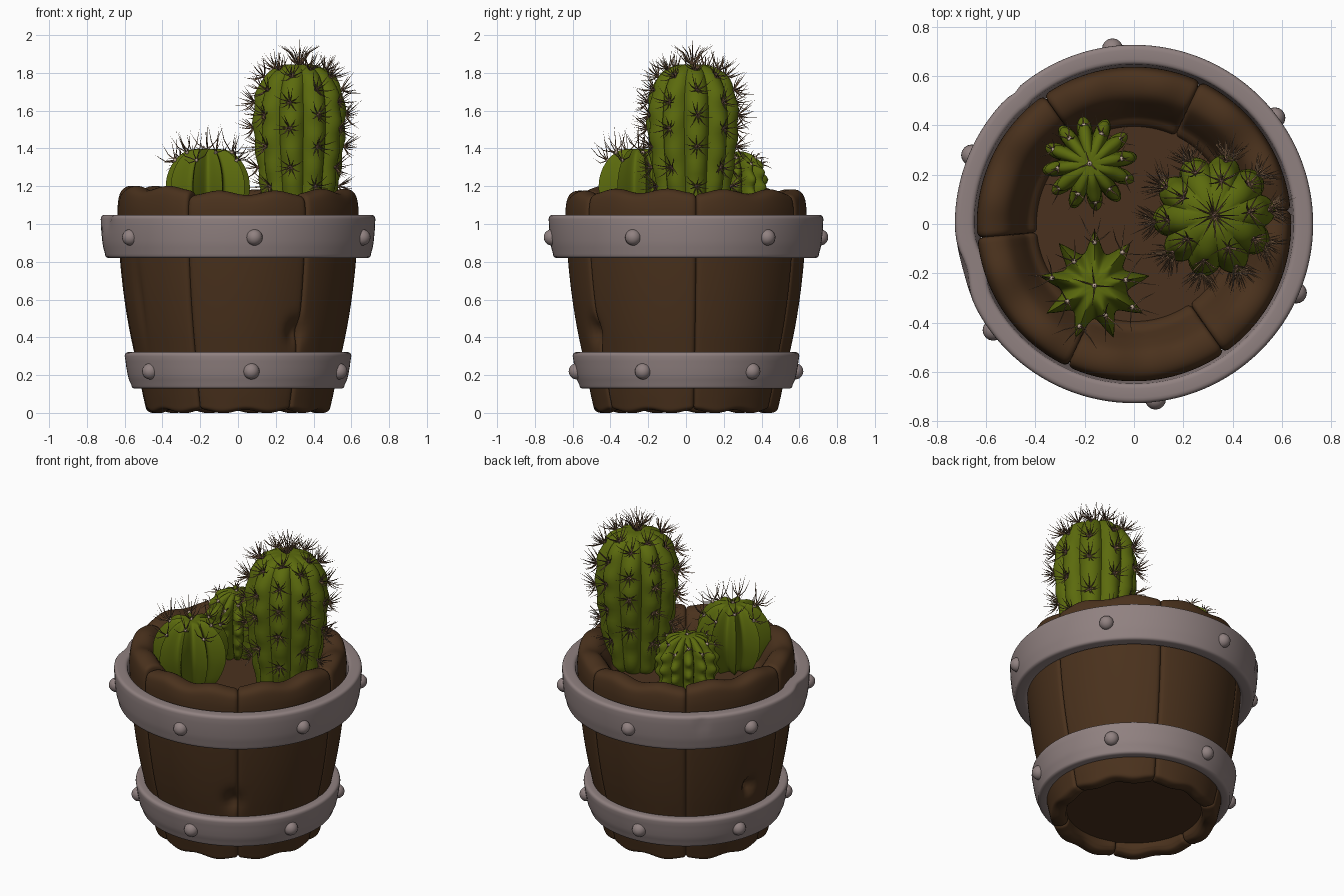
import bpy, bmesh, math, random
from mathutils import Vector

if "Cube" in bpy.data.objects:
    bpy.data.objects.remove(bpy.data.objects["Cube"])
random.seed(4)


def mat(name, c):
    m = bpy.data.materials.new(name)
    m.diffuse_color = (*c, 1)
    m.use_nodes = True
    m.node_tree.nodes["Principled BSDF"].inputs["Base Color"].default_value = m.diffuse_color
    return m


WOOD = mat("wood brown", (0.068, 0.031, 0.012))
SOIL = mat("soil brown", (0.068, 0.031, 0.013))
METAL = mat("metal grey", (0.28, 0.22, 0.217))
GREEN = mat("cactus green", (0.105, 0.145, 0.004))
SPINE = mat("spine brown", (0.2, 0.115, 0.06))
PALE = mat("spine pad pale", (0.5, 0.38, 0.3))
MAUVE = mat("spine pad mauve", (0.2, 0.11, 0.09))


def finish(bm, name, m, angle=40):
    bmesh.ops.recalc_face_normals(bm, faces=bm.faces)
    me = bpy.data.meshes.new(name)
    bm.to_mesh(me)
    bm.free()
    me.polygons.foreach_set("use_smooth", [True] * len(me.polygons))
    me.set_sharp_from_angle(angle=math.radians(angle))
    me.materials.append(m)
    ob = bpy.data.objects.new(name, me)
    bpy.context.collection.objects.link(ob)
    return ob


def smooth_curve(pts, sub, closed):
    """Catmull-Rom through 2D points."""
    n, out = len(pts), []
    get = (lambda i: Vector(pts[i % n])) if closed else (lambda i: Vector(pts[max(0, min(n - 1, i))]))
    for i in range(n if closed else n - 1):
        a, b, c, d = (get(i + k) for k in (-1, 0, 1, 2))
        for s in range(sub):
            t = s / sub
            out.append(0.5 * (2 * b + (c - a) * t + (2 * a - 5 * b + 4 * c - d) * t * t
                              + (3 * b - a - 3 * c + d) * t ** 3))
    if not closed:
        out.append(Vector(pts[-1]))
    return out


def polar(r, a, z, cx=0, cy=0):
    return Vector((cx + r * math.cos(a), cy + r * math.sin(a), z))


def skin(bm, rings, loop_rings, loop_pts=True):
    """Quads between consecutive rings of verts."""
    n, m = len(rings), len(rings[0])
    for i in range(n if loop_rings else n - 1):
        p, q = rings[i], rings[(i + 1) % n]
        for j in range(m if loop_pts else m - 1):
            k = (j + 1) % m
            bm.faces.new((p[j], q[j], q[k], p[k]))


def dent(a, z, dents, r=0.6):
    d = 0
    for deg, dz, wa, wz, depth in dents:
        da = (a - math.radians(deg) + math.pi) % (2 * math.pi) - math.pi
        d += depth * math.exp(-(da * r / wa) ** 2 - ((z - dz) / wz) ** 2)
    return d


# wooden staves
PROFILE = smooth_curve([(.46, 0), (.485, .012), (.495, .05), (.515, .15), (.55, .32), (.575, .44),
                        (.597, .57), (.614, .7), (.627, .84), (.637, 1.02), (.636, 1.1), (.62, 1.152),
                        (.575, 1.17), (.52, 1.155), (.475, 1.1), (.435, 1.03), (.39, .96), (.385, .6),
                        (.395, .1), (.405, .02), (.43, 0)], 4, True)
N = len(PROFILE)
NORMALS = [Vector(((PROFILE[(i + 1) % N] - PROFILE[i - 1]).y,
                   -(PROFILE[(i + 1) % N] - PROFILE[i - 1]).x)).normalized() for i in range(N)]
KNOTS = [(165, .47, .04, .05, .06), (302, .43, .05, .06, .05), (210, .6, .03, .2, .015)]
for s, height in enumerate([1.172, 1.172, 1.19, 1.19, 1.165, 1.175]):
    a0, span, w = math.radians(5 + 60 * s), math.radians(60), .045
    edge = [0, .1 * w, .3 * w, .6 * w]
    steps = edge + [w + (span - 2 * w) * i / 24 for i in range(25)] + [span - e for e in reversed(edge)]
    bm, rings = bmesh.new(), []
    for d in steps:
        e = min(d, span - d, w) / w
        inset = .02 * (1 - math.sqrt(max(0, 1 - (1 - e) ** 2)))
        wave = math.cos(4 * math.pi * d / span)
        ring = []
        for p, nrm in zip(PROFILE, NORMALS):
            q = p - nrm * inset
            z, r = q.y, q.x
            if p.y > 1:
                z += (height - 1.17 - .012 * wave) * (p.y - 1) / .17
            if p.y < .1:
                z += .009 * (1 + wave) * (1 - max(p.y, 0) / .1)
            if nrm.x > .5:
                r -= dent(a0 + d, z, KNOTS)
            ring.append(bm.verts.new(polar(r, a0 + d, max(z, 0))))
        rings.append(ring)
    skin(bm, rings, False)
    bm.faces.new(rings[0])
    bm.faces.new(rings[-1])
    finish(bm, f"stave_{s + 1}", WOOD, 50)

# soil and bucket floor
for name, z, r, m in (("soil", .965, .45, SOIL), ("bucket_floor", .09, .44, WOOD)):
    bm = bmesh.new()
    bmesh.ops.create_cone(bm, cap_ends=True, segments=48, radius1=r, radius2=r, depth=.04)
    bmesh.ops.translate(bm, verts=bm.verts, vec=(0, 0, z))
    finish(bm, name, m)


# metal bands with rounded edges and rivets
def band(name, z0, z1, r0, r1, thick, dents):
    bm, rings, c = bmesh.new(), [], .022
    corners = [(r0, z0, -c, 0, 0, c), (r1, z1, 0, -c, -c, 0),
               (r1 - thick, z1, c, 0, 0, -c), (r0 - thick, z0, 0, c, c, 0)]
    prof = []
    for i, (r, z, ax, az, bx, bz) in enumerate(corners):
        for t in (0, .25, .5, .75, 1):  # quadratic rounding of each corner
            u, v = (1 - t) ** 2, t * t
            prof.append((r + ax * u + bx * v, z + az * u + bz * v))
        if i == 0:
            prof += [(r0 + (r1 - r0) * t + .006 * math.sin(math.pi * t), z0 + (z1 - z0) * t)
                     for t in (.25, .4, .6, .75)]
    for i in range(128):
        a = 2 * math.pi * i / 128
        rings.append([bm.verts.new(polar(r - dent(a, z, dents), a, z)) for r, z in prof])
    skin(bm, rings, True)
    finish(bm, name, METAL, 50)
    slope = (r0 + r1) / 2
    for k in range(6):
        a = math.radians(37 + 60 * k)
        bm = bmesh.new()
        bmesh.ops.create_uvsphere(bm, u_segments=16, v_segments=10, radius=.043)
        bmesh.ops.translate(bm, verts=bm.verts, vec=polar(slope, a, (z0 + z1) / 2 - .005))
        finish(bm, f"{name}_rivet_{k + 1}", METAL, 60)


band("upper_band", .82, 1.048, .704, .727, .08, [(195, 1.03, .07, .06, .025), (133, 1.0, .015, .05, .015)])
band("lower_band", .128, .322, .565, .6, .065, [])


# spines
def spine(bm, base, direction, length, bend, rad=.0036):
    d = direction.normalized()
    u = d.orthogonal().normalized()
    v = d.cross(u)
    mid = base + d * length * .55
    rows = [[bm.verts.new(c + (u * math.cos(k * 2.094) + v * math.sin(k * 2.094)) * r) for k in range(3)]
            for c, r in ((base, rad), (mid, rad * .75))]
    tip = bm.verts.new(base + d * length + bend)
    skin(bm, rows, False)
    for k in range(3):
        bm.faces.new((rows[1][k], rows[1][(k + 1) % 3], tip))


def cluster(bm, pos, nrm, count, length, lift):
    u = nrm.orthogonal().normalized()
    v = nrm.cross(u)
    for k in range(count):
        t = 2 * math.pi * (k + random.random() * .6) / count
        spread = random.uniform(.7, 2.0)
        d = nrm + (u * math.cos(t) + v * math.sin(t)) * spread
        spine(bm, pos - nrm * .002, d, length * random.uniform(.75, 1.15),
              Vector((0, 0, lift)) + nrm * .014)
    spine(bm, pos - nrm * .004, nrm, length * .8, Vector((0, 0, lift)))


# cactus: ribbed body plus spine clusters along the rib crests
def cactus(name, cx, cy, points, ribs, depth, sharp, phase, rows, count, length, pad_mat,
           pad_size=.012, bump=0, freq=75, lift=.01):
    prof = smooth_curve(points, 5, False)
    seg = ribs * 10
    bm, rings = bmesh.new(), []
    for p in prof[:-1]:
        ring = []
        for j in range(seg):
            a = phase + 2 * math.pi * j / seg
            x = math.pi * j / 10
            crest = 1 - abs(math.sin(x)) if sharp else abs(math.cos(x)) ** .8
            flip = 1 if sharp or ((j + 5) // 10) % 2 == 0 else -1
            r = p.x * (1 - depth * (1 - crest)) * (1 + bump * crest * flip * math.sin(p.y * freq))
            ring.append(bm.verts.new(polar(r, a, p.y, cx, cy)))
        rings.append(ring)
    skin(bm, rings, False)
    bm.faces.new(rings[0])
    top = bm.verts.new((cx, cy, prof[-1].y))
    for j in range(seg):
        bm.faces.new((rings[-1][j], rings[-1][(j + 1) % seg], top))
    finish(bm, name, GREEN, 50)
    sp, pad = bmesh.new(), bmesh.new()
    spots = []
    for rib in range(ribs):
        a = phase + 2 * math.pi * rib / ribs
        for t in rows[rib % 2]:
            i = int(t * (len(prof) - 2))
            tan = prof[i + 1] - prof[i - 1]
            n2 = Vector((tan.y, -tan.x)).normalized()
            spots.append((polar(prof[i].x, a, prof[i].y, cx, cy), polar(n2.x, a, n2.y)))
    spots.append((Vector((cx, cy, prof[-1].y)), Vector((0, 0, 1))))
    for pos, nrm in spots:
        cluster(sp, pos, nrm, count, length, lift)
        new = bmesh.ops.create_icosphere(pad, subdivisions=1, radius=pad_size)["verts"]
        bmesh.ops.translate(pad, verts=new, vec=pos)
    if name == "tall_cactus":  # longer crown spines
        for k in range(14):
            t = k * 2.4
            d = Vector((math.cos(t) * .7, math.sin(t) * .7, 1))
            spine(sp, Vector((cx, cy, 1.83)) + d * .015, d, .14, Vector((d.x * .04, d.y * .04, -.01)))
        spine(sp, Vector((cx, cy, 1.84)), Vector((.02, 0, 1)), .16, Vector())
    finish(sp, name + "_spines", SPINE, 60)
    finish(pad, name + "_pads", pad_mat, 60)


cactus("tall_cactus", .325, .035,
       [(.15, .975), (.18, 1.02), (.2, 1.14), (.222, 1.3), (.243, 1.48), (.245, 1.6), (.225, 1.71),
        (.175, 1.795), (.09, 1.84), (.015, 1.843)], 10, .15, False, .1,
       ((.28, .42, .56, .7, .85), (.35, .49, .63, .78)), 10, .1, MAUVE, .01, .022, 40)
cactus("star_cactus", -.16, -.25,
       [(.1, .97), (.165, 1.02), (.213, 1.12), (.226, 1.2), (.21, 1.28), (.165, 1.35), (.1, 1.392),
        (.015, 1.395)], 9, .4, True, math.pi / 2, ((.72,), (.83,)), 4, .12, PALE, lift=.03)
cactus("lumpy_cactus", -.18, .245,
       [(.1, .97), (.15, 1.04), (.178, 1.14), (.183, 1.22), (.17, 1.29), (.13, 1.35), (.075, 1.38),
        (.015, 1.385)], 12, .33, False, .15, ((.76,), (.66,)), 3, .07, PALE, bump=.06, lift=-.02)
